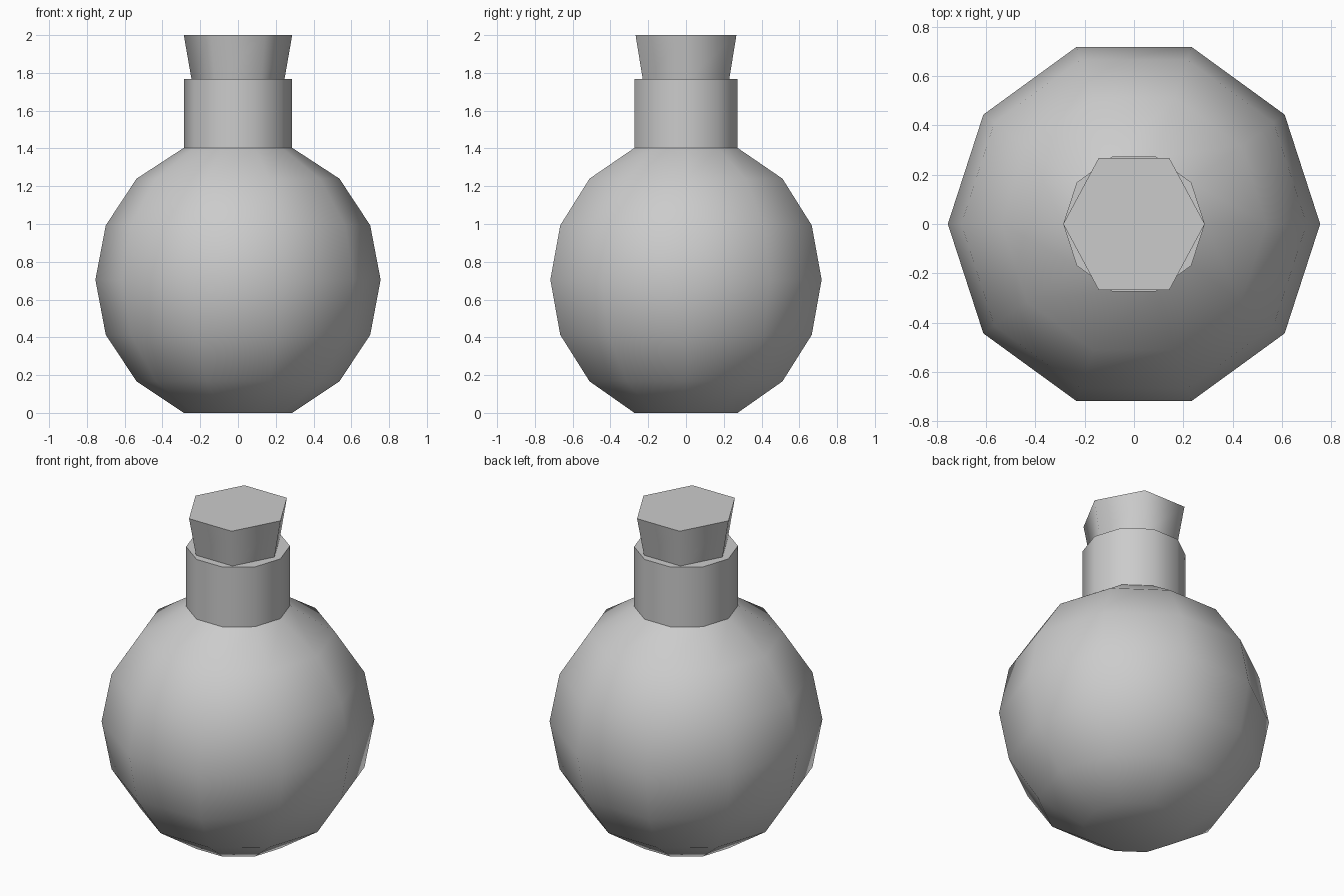
import bpy, bmesh
from math import cos, sin, pi, radians

if "Cube" in bpy.data.objects:
    bpy.data.objects.remove(bpy.data.objects["Cube"])


def lathe(name, profile, sides, sy=1.0, sharp_deg=50, keep_smooth=None):
    """Stack rings of (radius, z), cap both ends, smooth the sides."""
    bm = bmesh.new()
    rings = []
    for r, z in profile:
        rings.append([bm.verts.new((r * cos(2 * pi * i / sides),
                                    r * sy * sin(2 * pi * i / sides), z))
                      for i in range(sides)])
    for a, b in zip(rings, rings[1:]):
        for i in range(sides):
            j = (i + 1) % sides
            bm.faces.new((a[i], a[j], b[j], b[i]))
    bm.faces.new(rings[0][::-1])
    bm.faces.new(rings[-1])
    bmesh.ops.recalc_face_normals(bm, faces=bm.faces[:])
    for f in bm.faces:
        f.smooth = True
    # only horizontal creases stay hard, the vertical facets blend
    for e in bm.edges:
        level = abs(e.verts[0].co.z - e.verts[1].co.z) < 1e-5
        e.smooth = not (level and e.calc_face_angle(0) > radians(sharp_deg))
    mesh = bpy.data.meshes.new(name)
    bm.to_mesh(mesh)
    bm.free()
    obj = bpy.data.objects.new(name, mesh)
    bpy.context.collection.objects.link(obj)
    return obj


# round ten-sided flask with a straight neck
lathe("flask", [(0.287, 0.0), (0.537, 0.167), (0.70, 0.413), (0.755, 0.705),
                (0.70, 0.993), (0.537, 1.24), (0.287, 1.403), (0.287, 1.768)], 10)

# tapered six-sided stopper, slightly stretched front to back
lathe("stopper", [(0.245, 1.76), (0.287, 2.0)], 6, sy=0.267 / (0.287 * sin(pi / 3)))
